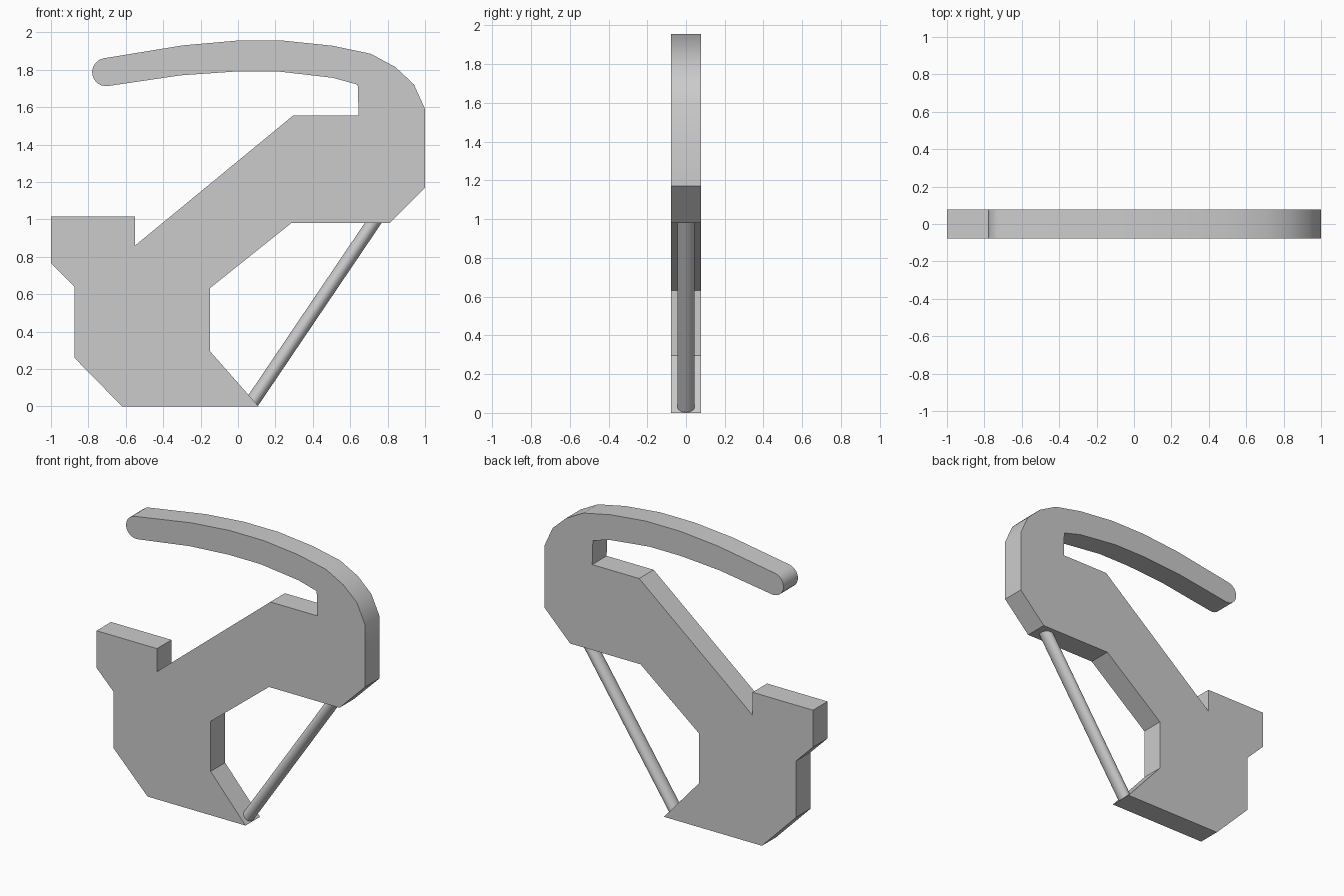
import bpy, bmesh
from math import cos, sin, radians

if "Cube" in bpy.data.objects:
    bpy.data.objects.remove(bpy.data.objects["Cube"])

HALF_DEPTH = 0.077


def finish(bm, name, angle=30):
    bmesh.ops.recalc_face_normals(bm, faces=bm.faces)
    mesh = bpy.data.meshes.new(name)
    bm.to_mesh(mesh)
    bm.free()
    obj = bpy.data.objects.new(name, mesh)
    bpy.context.collection.objects.link(obj)
    bpy.ops.object.select_all(action='DESELECT')
    obj.select_set(True)
    bpy.context.view_layer.objects.active = obj
    bpy.ops.object.shade_smooth_by_angle(angle=radians(angle))
    return obj


def prism(name, outline, half):
    """Extrude an XZ outline symmetrically along y."""
    bm = bmesh.new()
    face = bm.faces.new([bm.verts.new((x, -half, z)) for x, z in outline])
    new = bmesh.ops.extrude_face_region(bm, geom=[face])["geom"]
    verts = [v for v in new if isinstance(v, bmesh.types.BMVert)]
    bmesh.ops.translate(bm, verts=verts, vec=(0, 2 * half, 0))
    return finish(bm, name)


# Flat body: base, inner notch, right shoulder
base = [(-0.62, 0), (0.11, 0), (-0.15, 0.295), (-0.15, 0.632),
        (0.285, 0.98), (0.81, 0.98), (1, 1.17)]
# Curved arm, upper edge, from the shoulder to the tip
arm_top = [(1, 1.59), (0.94, 1.722), (0.84, 1.815), (0.71, 1.885), (0.505, 1.928),
           (0.245, 1.955), (-0.01, 1.955), (-0.295, 1.93)]
# Rounded arm tip
tip = [(-0.705 + 0.075 * cos(radians(a)), 1.787 + 0.075 * sin(radians(a)))
       for a in range(99, 280, 15)]
# Arm underside, then diagonal neck and left head block
arm_bottom = [(-0.305, 1.77), (-0.015, 1.79), (0.22, 1.79), (0.505, 1.757), (0.64, 1.72)]
head = [(0.645, 1.555), (0.295, 1.555), (-0.55, 0.86), (-0.55, 1.015),
        (-1, 1.015), (-1, 0.765), (-0.875, 0.64), (-0.875, 0.26)]
prism("clip_body", base + arm_top + tip + arm_bottom + head, HALF_DEPTH)

# Slanted brace rod: round in plan, sheared between base tip and shoulder
bm = bmesh.new()
bmesh.ops.create_cone(bm, cap_ends=True, segments=32, radius1=0.045, radius2=0.045, depth=1)
z0, z1 = 0.003, 1.0
for v in bm.verts:
    z = z0 + (v.co.z + 0.5) * (z1 - z0)
    v.co.x += 0.06 + z * 0.676
    v.co.z = z
finish(bm, "brace_rod")
